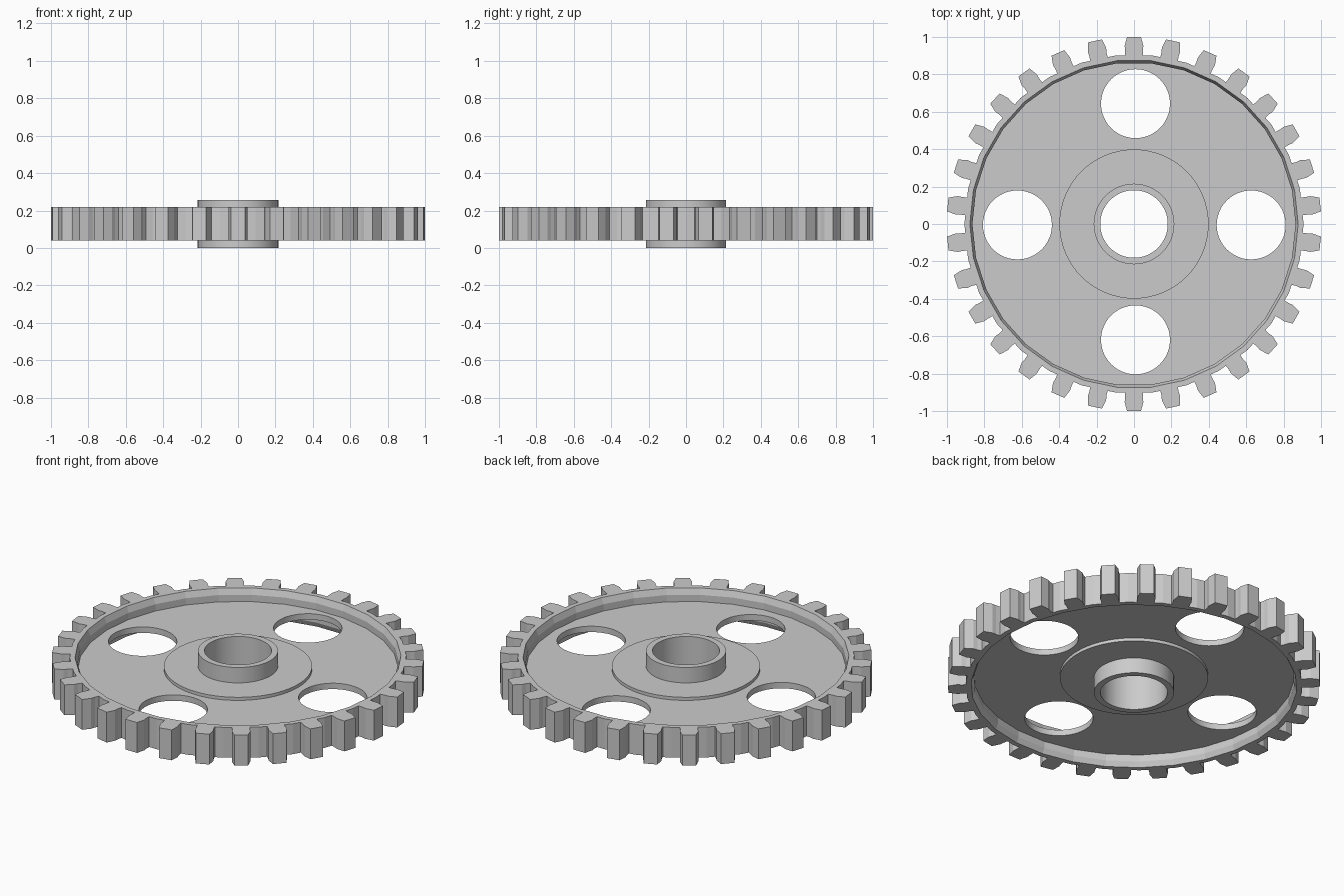
import bpy, bmesh
from math import sin, cos, pi, radians

if "Cube" in bpy.data.objects:
    bpy.data.objects.remove(bpy.data.objects["Cube"])

TEETH = 30
MID = 0.1275  # mid-height of the gear


def circle(r, n, cx=0, cy=0):
    return [(cx + r * cos(2 * pi * i / n), cy + r * sin(2 * pi * i / n)) for i in range(n)]


def finish(name, bm):
    bmesh.ops.remove_doubles(bm, verts=bm.verts, dist=1e-5)
    bmesh.ops.recalc_face_normals(bm, faces=bm.faces)
    me = bpy.data.meshes.new(name)
    bm.to_mesh(me)
    bm.free()
    ob = bpy.data.objects.new(name, me)
    bpy.context.collection.objects.link(ob)
    return ob


def activate(ob):
    bpy.ops.object.select_all(action='DESELECT')
    ob.select_set(True)
    bpy.context.view_layer.objects.active = ob


# Toothed rim: one sector per tooth, chamfered inner wall
def rim():
    bm = bmesh.new()
    tooth = [(0.90, -0.048), (0.925, -0.047), (0.95, -0.05), (0.999, -0.037),
             (0.999, 0.037), (0.95, 0.05), (0.925, 0.047), (0.90, 0.048)]
    inner = [(0.876, 0.22), (0.862, 0.185), (0.862, 0.07), (0.876, 0.04)]
    step = 2 * pi / TEETH
    for k in range(TEETH):
        a0, a1 = k * step, (k + 1) * step
        a = (a0 + a1) / 2
        outer = [(0.905 * cos(a0), 0.905 * sin(a0))]
        outer += [(r * cos(a) - t * sin(a), r * sin(a) + t * cos(a)) for r, t in tooth]
        outer += [(0.905 * cos(a1), 0.905 * sin(a1))]
        top = [bm.verts.new((x, y, 0.22)) for x, y in outer]
        low = [bm.verts.new((x, y, 0.04)) for x, y in outer]
        i0 = [bm.verts.new((r * cos(a0), r * sin(a0), z)) for r, z in inner]
        i1 = [bm.verts.new((r * cos(a1), r * sin(a1), z)) for r, z in inner]
        bm.faces.new(top + [i1[0], i0[0]])
        bm.faces.new(low + [i1[3], i0[3]])
        for j in range(len(outer) - 1):
            bm.faces.new((low[j], low[j + 1], top[j + 1], top[j]))
        for j in range(3):
            bm.faces.new((i0[j], i1[j], i1[j + 1], i0[j + 1]))
    return finish("toothed_rim", bm)


# Thin web plate with four round lightening holes
def web():
    cu = bpy.data.curves.new("web_plate", 'CURVE')
    cu.dimensions = '2D'
    cu.fill_mode = 'BOTH'
    cu.extrude = 0.0175
    holes = [(0.625, -0.005), (-0.622, -0.005), (0.008, 0.642), (0.008, -0.618)]
    loops = [circle(0.864, TEETH), circle(0.398, 64)]
    loops += [circle(0.184, 48, x, y) for x, y in holes]
    for pts in loops:
        sp = cu.splines.new('POLY')
        sp.points.add(len(pts) - 1)
        for p, (x, y) in zip(sp.points, pts):
            p.co = (x, y, 0, 1)
        sp.use_cyclic_u = True
    ob = bpy.data.objects.new("web_plate", cu)
    bpy.context.collection.objects.link(ob)
    ob.location.z = MID
    activate(ob)
    bpy.ops.object.convert(target='MESH')


# Central hub tube with a raised boss, turned from one profile
def hub():
    bm = bmesh.new()
    half = [(0.18, 0.1275), (0.215, 0.1275), (0.215, 0.036), (0.398, 0.036)]
    profile = [(r, MID + h) for r, h in half] + [(r, MID - h) for r, h in reversed(half)]
    n = 64
    rings = [[bm.verts.new((x, y, z)) for x, y in circle(r, n)] for r, z in profile]
    for i, ring in enumerate(rings):
        nxt = rings[(i + 1) % len(rings)]
        for j in range(n):
            k = (j + 1) % n
            bm.faces.new((ring[j], ring[k], nxt[k], nxt[j]))
    ob = finish("hub", bm)
    activate(ob)
    bpy.ops.object.shade_smooth_by_angle(angle=radians(30))


rim()
web()
hub()
